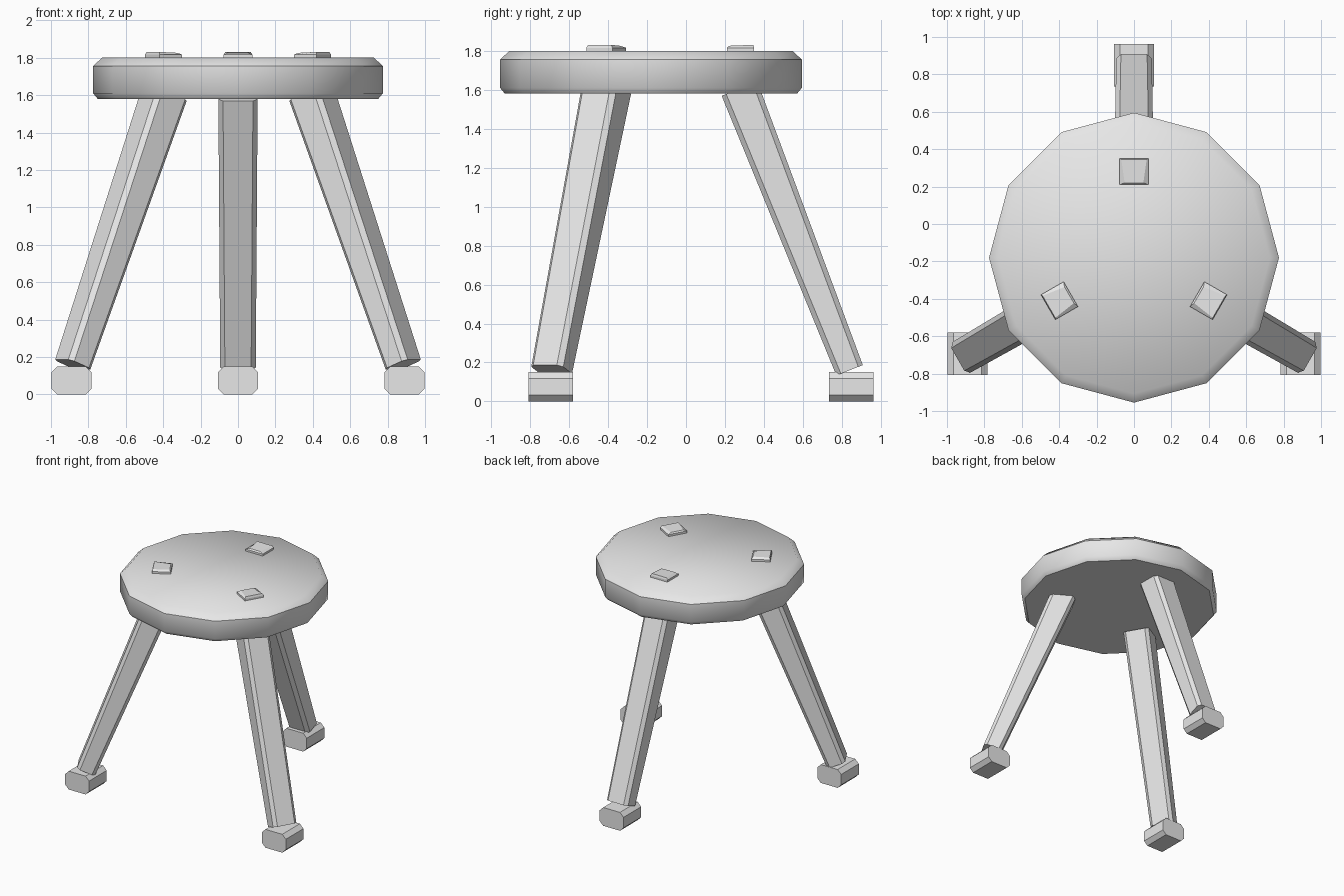
import bpy, bmesh, math
from mathutils import Vector, Matrix

if "Cube" in bpy.data.objects:
    bpy.data.objects.remove(bpy.data.objects["Cube"])

grey = bpy.data.materials.new("plain grey")
grey.use_nodes = True
grey.diffuse_color = (0.8, 0.8, 0.8, 1)
grey.node_tree.nodes["Principled BSDF"].inputs["Base Color"].default_value = (0.8, 0.8, 0.8, 1)

CENTRE = Vector((0, -0.18, 0))


def loft(name, rings, matrix):
    """Skin a closed solid through rings of equal point count."""
    bm = bmesh.new()
    loops = [[bm.verts.new(p) for p in ring] for ring in rings]
    n = len(loops[0])
    for a, b in zip(loops, loops[1:]):
        for i in range(n):
            j = (i + 1) % n
            bm.faces.new((a[i], a[j], b[j], b[i]))
    bm.faces.new(loops[0][::-1])
    bm.faces.new(loops[-1])
    bmesh.ops.recalc_face_normals(bm, faces=bm.faces)
    mesh = bpy.data.meshes.new(name)
    bm.to_mesh(mesh)
    bm.free()
    mesh.materials.append(grey)
    obj = bpy.data.objects.new(name, mesh)
    obj.matrix_world = matrix
    bpy.context.collection.objects.link(obj)
    return obj


def chamfered(w, d, c):
    """Rectangle w by d with its four corners cut by c."""
    a, b = w / 2, d / 2
    return [(a, c - b), (a, b - c), (a - c, b), (c - a, b),
            (-a, b - c), (-a, c - b), (c - a, -b), (a - c, -b)]


# Twelve-sided seat with chamfered rims
profile = [(0.75, 1.58), (0.775, 1.61), (0.775, 1.755), (0.727, 1.8)]
rings = [[(r * math.cos(k * math.pi / 6), r * math.sin(k * math.pi / 6), z)
          for k in range(12)] for r, z in profile]
seat = loft("seat", rings, Matrix.Translation(CENTRE))
bpy.ops.object.select_all(action='DESELECT')
seat.select_set(True)
bpy.context.view_layer.objects.active = seat
bpy.ops.object.shade_smooth_by_angle(angle=math.radians(45))

# Leg axis in the radial plane: x outwards, y sideways
bottom, top = Vector((1.02, 0, 0.16)), Vector((0.455, 0, 1.605))
axis = (top - bottom).normalized()
out, side = Vector((axis.z, 0, -axis.x)), Vector((0, 1, 0))

for name, angle in (("back", 90), ("front_right", 210), ("front_left", 330)):
    turn = Matrix.Translation(CENTRE) @ Matrix.Rotation(math.radians(angle), 4, 'Z')

    # Splayed, slightly tapered leg
    rings = [[p + out * u + side * v for u, v in chamfered(w, d, 0.025)]
             for p, w, d in ((bottom, 0.146, 0.19), (top, 0.197, 0.21))]
    loft(name + "_leg", rings, turn)

    # Peg end standing just proud of the seat
    rings = [[(0.39, -0.077, z), (0.53, -0.077, z), (0.53, 0.077, z), (0.39, 0.077, z)]
             for z in (1.78, 1.816)]
    rings.append([(0.4, -0.05, 1.826), (0.525, -0.068, 1.831),
                  (0.525, 0.068, 1.831), (0.4, 0.05, 1.826)])
    loft(name + "_peg", rings, turn)

    # Square-set foot block, chamfered along its long edges
    spot = turn @ Vector((1.028, 0, 0.075))
    rings = [[(u, y, v) for u, v in chamfered(0.216, 0.15, 0.032)]
             for y in (-0.114, 0.114)]
    loft(name + "_foot", rings, Matrix.Translation(spot))
